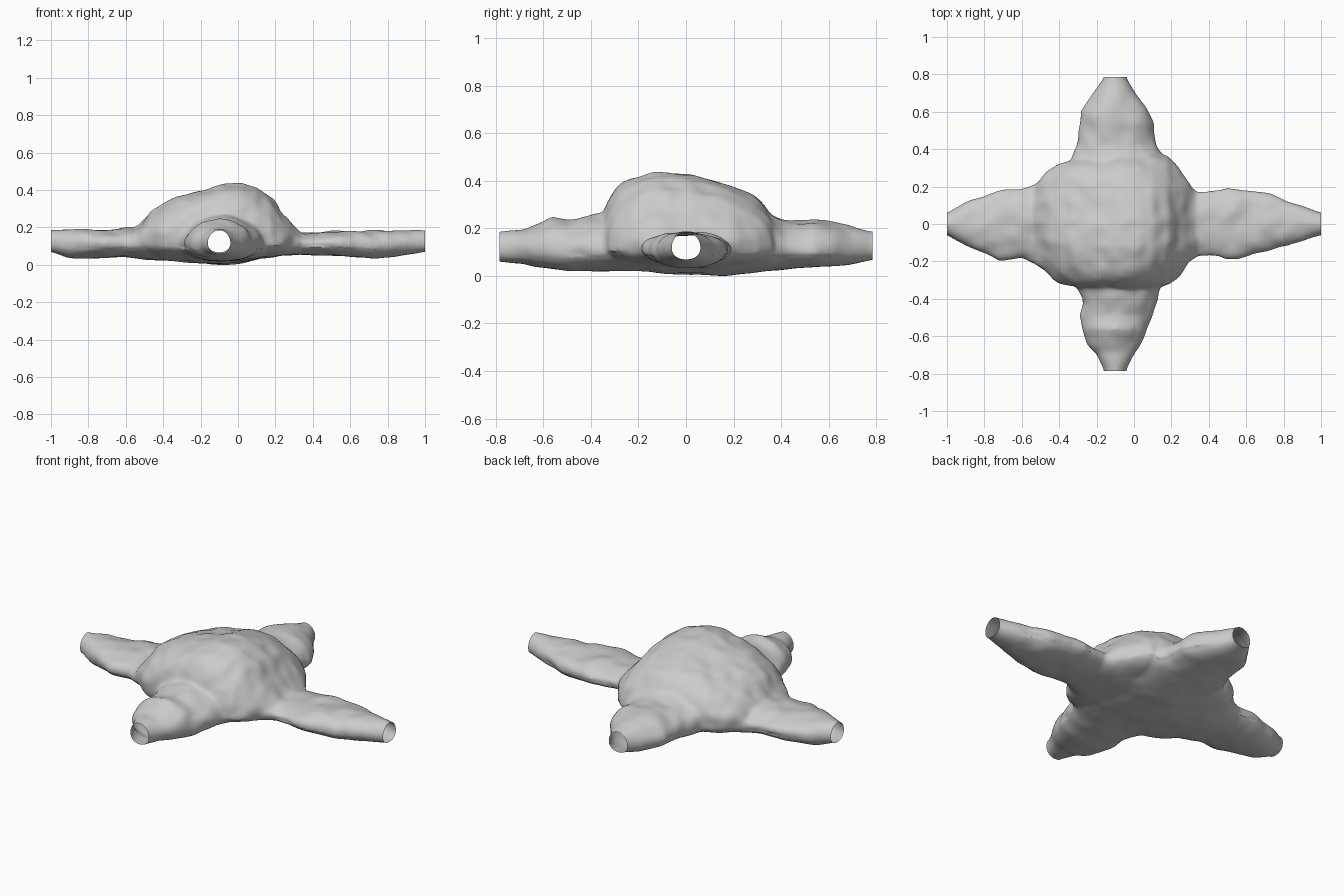
import bpy, bmesh
from math import cos, sin, pi, copysign
from mathutils import Vector, noise

if "Cube" in bpy.data.objects:
    bpy.data.objects.remove(bpy.data.objects["Cube"])

SEG, MID = 40, 0.12   # ring resolution, height of the widest line


def spow(v, e):
    return copysign(abs(v) ** e, v)


def loft(bm, axis, sections, top=1.9, bottom=2.3, tail=True):
    """Closed tube along an axis; section = (position, side lo, side hi, z lo, z hi).
    top / bottom set how boxy the upper and lower halves are."""
    sections = list(sections)
    if tail:  # straight extension past both ends, trimmed later
        for i, step in ((0, -0.06), (-1, 0.06)):
            s = sections[i]
            sections.insert(0 if i == 0 else len(sections), (s[0] + step,) + tuple(s[1:]))
    rings = []
    for p, lo, hi, zlo, zhi in sections:
        ring = []
        for k in range(SEG):
            a = 2 * pi * k / SEG
            power = top if sin(a) > 0 else bottom
            side = (lo + hi) / 2 + (hi - lo) / 2 * spow(cos(a), 2 / power)
            h = spow(sin(a), 2 / power)
            z = MID + h * ((zhi - MID) if h > 0 else (MID - zlo))
            ring.append(bm.verts.new((p, side, z) if axis == 'x' else (side, p, z)))
        rings.append(ring)
    faces = []
    for r, s in zip(rings, rings[1:]):
        faces += [bm.faces.new((r[k], r[(k + 1) % SEG], s[(k + 1) % SEG], s[k])) for k in range(SEG)]
    faces += [bm.faces.new(rings[0]), bm.faces.new(rings[-1])]
    bmesh.ops.recalc_face_normals(bm, faces=faces)
    return [v for r in rings for v in r]


bm = bmesh.new()

# Left-right tunnel
loft(bm, 'x', [
    (-1.0, -.06, .06, .07, .187), (-.9, -.115, .115, .035, .187), (-.72, -.19, .185, .038, .19),
    (-.6, -.18, .195, .045, .2), (-.5, -.22, .23, .03, .2), (-.2, -.27, .27, .01, .2),
    (.2, -.27, .27, .045, .2), (.34, -.175, .175, .055, .172), (.5, -.19, .2, .05, .178),
    (.72, -.145, .16, .035, .182), (.85, -.105, .12, .045, .188), (1.0, -.06, .06, .07, .187)])

# Front-back tunnel
loft(bm, 'y', [
    (-.785, -.16, -.042, .06, .187), (-.69, -.2, .005, .05, .2), (-.64, -.25, .035, .035, .225),
    (-.56, -.285, .075, .028, .255), (-.49, -.3, .11, .022, .232), (-.42, -.285, .125, .025, .25),
    (-.35, -.31, .135, .022, .262), (-.2, -.36, .2, .02, .27), (.15, -.36, .2, .002, .27),
    (.36, -.34, .15, .025, .26), (.42, -.31, .11, .03, .237), (.54, -.295, .11, .04, .235),
    (.6, -.29, .07, .042, .225), (.68, -.24, .025, .045, .215), (.785, -.16, -.042, .068, .187)])

# Central domed chamber, sloping down toward the back, shallow underneath
dome = loft(bm, 'x', [
    (-.56, -.15, .15, .06, .18), (-.52, -.21, .22, .05, .23), (-.46, -.265, .28, .04, .3),
    (-.40, -.315, .325, .028, .35), (-.32, -.335, .35, .018, .375), (-.2, -.345, .365, .008, .4),
    (-.08, -.35, .37, .006, .433), (.02, -.35, .37, .015, .44), (.1, -.345, .37, .028, .428),
    (.18, -.325, .365, .04, .375), (.24, -.28, .315, .05, .285), (.29, -.21, .235, .06, .22),
    (.34, -.14, .14, .065, .17)], top=3.6, bottom=2.1, tail=False)
for v in dome:
    if v.co.z > MID:
        u, w = (v.co.x + .11) / .44, (v.co.y - .01) / .36
        corner = min(1, 2.2 * u * u * w * w)       # lower shoulders on the diagonals
        v.co.z = MID + (v.co.z - MID) * (1 - 0.62 * max(0, v.co.y + .08)) * (1 - .4 * corner)

mesh = bpy.data.meshes.new("cave_junction")
bm.to_mesh(mesh)
bm.free()
cave = bpy.data.objects.new("cave_junction", mesh)
bpy.context.collection.objects.link(cave)

# Fuse the volumes into one skin and soften the seams
remesh = cave.modifiers.new("fuse", 'REMESH')
remesh.mode = 'VOXEL'
remesh.voxel_size = 0.011
soft = cave.modifiers.new("soften", 'SMOOTH')
soft.factor, soft.iterations = 0.5, 14
fused = bpy.data.meshes.new_from_object(cave.evaluated_get(bpy.context.evaluated_depsgraph_get()))
cave.modifiers.clear()
cave.data = fused

# Rocky unevenness, fading to nothing at the tunnel mouths
bm = bmesh.new()
bm.from_mesh(fused)
bm.normal_update()
moves = []
for v in bm.verts:
    c = v.co
    edge = min(1 - abs(c.x), .785 - abs(c.y))
    fade = min(1, max(0, edge / .15)) * (.4 if v.normal.z < -.5 else 1)
    bump = .014 * noise.noise(c * 6 + Vector((3, 1, 5))) + .008 * noise.noise(c * 12)
    moves.append(v.normal * bump * fade)
for v, m in zip(bm.verts, moves):
    v.co += m

# Trim the four tunnel mouths open
for co, no in (((1, 0, 0), (1, 0, 0)), ((-1, 0, 0), (-1, 0, 0)),
               ((0, .785, 0), (0, 1, 0)), ((0, -.785, 0), (0, -1, 0))):
    bmesh.ops.bisect_plane(bm, geom=bm.verts[:] + bm.edges[:] + bm.faces[:],
                           plane_co=co, plane_no=no, clear_outer=True)
low = min(v.co.z for v in bm.verts)
for v in bm.verts:
    v.co.z -= low
bm.to_mesh(fused)
bm.free()
fused.name = "cave_junction"

bpy.context.view_layer.objects.active = cave
cave.select_set(True)
bpy.ops.object.shade_smooth_by_angle(angle=0.7)
